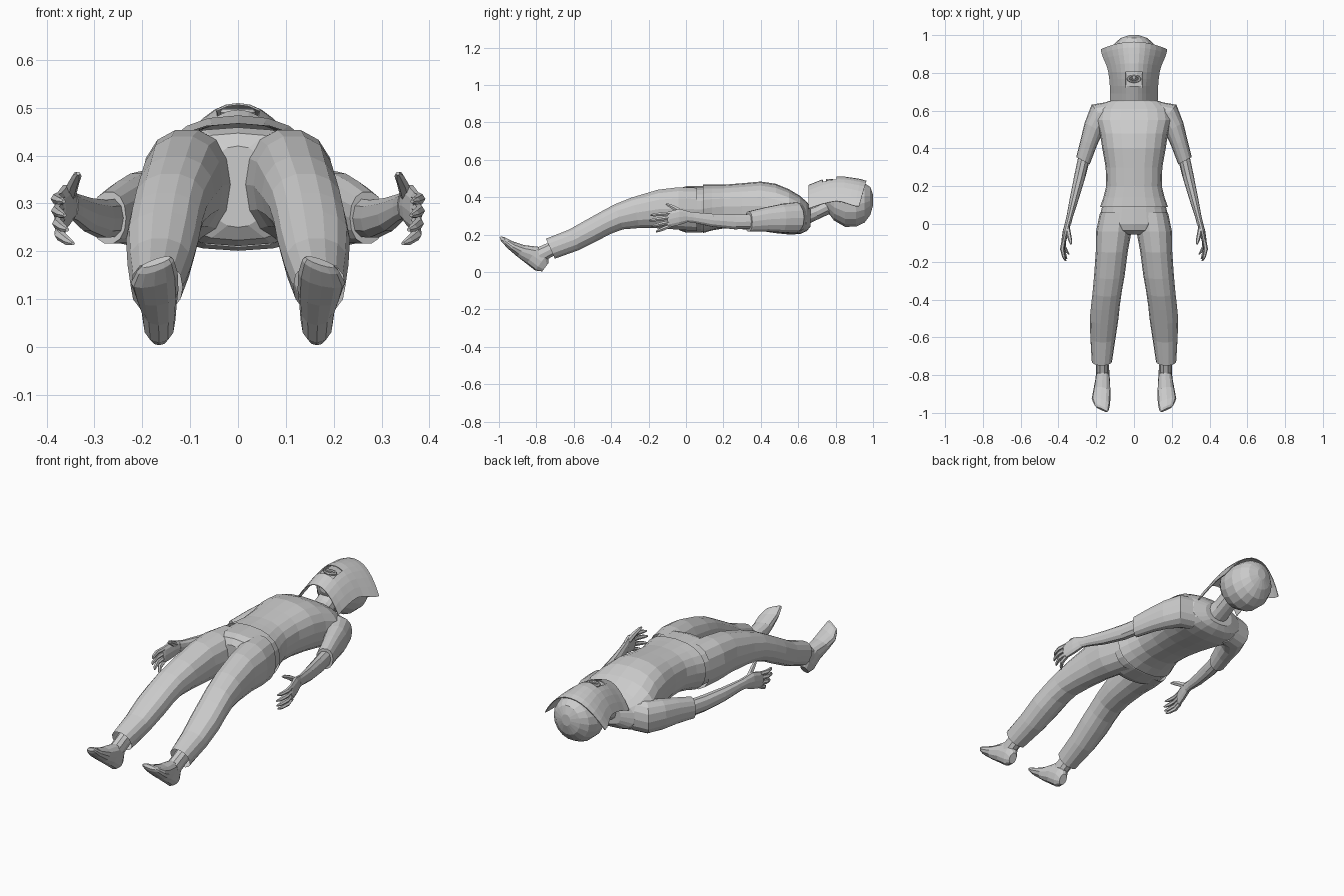
import bpy, bmesh, math
from mathutils import Vector, Matrix


def finish(name, bm, mirror=False):
    bmesh.ops.recalc_face_normals(bm, faces=bm.faces)
    me = bpy.data.meshes.new(name)
    bm.to_mesh(me)
    bm.free()
    ob = bpy.data.objects.new(name, me)
    bpy.context.collection.objects.link(ob)
    if mirror:
        m = ob.modifiers.new("mirror", 'MIRROR')
        m.use_clip = False
        m.use_mirror_merge = False
    return ob


def loft(name, rings, n=14, power=0.9, mirror=False, caps=(True, True)):
    """Skin rings of (x, y, z, rx, rz, pitch, yaw) lying across the y axis."""
    bm = bmesh.new()
    loops = []
    for r in rings:
        x, y, z, rx, rz, pitch, yaw = (tuple(r) + (0, 0))[:7]
        rot = Matrix.Rotation(pitch, 3, 'X') @ Matrix.Rotation(yaw, 3, 'Z')
        loop = []
        for i in range(n):
            a = 2 * math.pi * i / n
            c, s = math.cos(a), math.sin(a)
            p = Vector((rx * math.copysign(abs(c) ** power, c), 0,
                        rz * math.copysign(abs(s) ** power, s)))
            loop.append(bm.verts.new(Vector((x, y, z)) + rot @ p))
        loops.append(loop)
    for a, b in zip(loops, loops[1:]):
        for i in range(n):
            j = (i + 1) % n
            bm.faces.new((a[i], a[j], b[j], b[i]))
    if caps[0]:
        bm.faces.new(loops[0])
    if caps[1]:
        bm.faces.new(loops[-1])
    return finish(name, bm, mirror)


# Shirt body
loft("shirt", [(0, .09, .338, .18, .130), (0, .14, .345, .162, .122),
               (0, .20, .350, .147, .117), (0, .30, .352, .150, .123),
               (0, .40, .352, .168, .132), (0, .48, .340, .180, .132),
               (0, .55, .322, .200, .121), (0, .61, .305, .190, .102),
               (0, .645, .297, .150, .078), (0, .665, .297, .085, .055)],
     n=20, power=.85, caps=(False, True))

# Sleeves
loft("sleeve", [(.11, .59, .295, .062, .085, 0, 1.2),
                (.175, .575, .29, .075, .083, 0, .85),
                (.213, .51, .287, .055, .077, 0, .5),
                (.240, .43, .282, .046, .066, 0, .4),
                (.270, .335, .27, .041, .055, 0, .5)], mirror=True)

# Bare forearms
loft("forearm", [(.262, .36, .27, .032, .042, 0, .3),
                 (.285, .26, .268, .030, .041, 0, .3),
                 (.315, .14, .277, .024, .036, 0, .3),
                 (.340, .04, .292, .017, .029, 0, .2),
                 (.350, 0, .297, .017, .030)], n=10, mirror=True)

# Hands: palm, four fingers and thumb
loft("palm", [(.347, .015, .297, .015, .029), (.360, -.035, .295, .017, .045),
              (.372, -.09, .282, .013, .044), (.374, -.10, .28, .009, .038)],
     n=10, mirror=True)
fingers = [(.314, .364, -.190, .304), (.292, .362, -.196, .275),
           (.268, .357, -.185, .245), (.247, .345, -.160, .216)]
for z0, x1, y1, z1 in fingers:
    base, tip = Vector((.372, -.085, z0)), Vector((x1, y1, z1))
    rings = []
    for t, rad in ((0, .011), (.45, .0115), (.85, .009), (1, .004)):
        p = base.lerp(tip, t)
        rings.append((p.x + .03 * t * (1 - t) * 1.6, p.y, p.z, rad, rad, .25, 0))
    loft("finger", rings, n=6, power=1, mirror=True)
loft("thumb", [(.352, -.02, .315, .013, .016, -.5), (.344, -.06, .342, .012, .013, -.5),
               (.337, -.09, .357, .010, .010, -.4), (.334, -.108, .363, .004, .004, -.4)],
     n=6, power=1, mirror=True)

# Trousers: hips and legs
loft("trouser_hips", [(0, .17, .346, .145, .112), (0, .08, .335, .172, .124),
                      (0, .0, .335, .19, .124), (0, -.035, .335, .15, .112),
                      (0, -.055, .335, .06, .085)], n=20, power=.85)
loft("trouser_leg", [(.095, .06, .335, .085, .118),
                     (.107, -.04, .340, .094, .116),
                     (.117, -.14, .337, .085, .106, .1),
                     (.130, -.27, .317, .081, .086, .25),
                     (.142, -.36, .295, .077, .072, .33),
                     (.151, -.43, .263, .076, .066, .42),
                     (.158, -.50, .225, .076, .065, .45),
                     (.164, -.60, .172, .067, .062, .45),
                     (.170, -.725, .125, .054, .060, .42)],
     mirror=True, caps=(False, False))

# Feet and ankles
loft("ankle", [(.168, -.66, .15, .036, .042, .42), (.168, -.73, .118, .034, .040, .4),
               (.167, -.785, .09, .034, .045, .2)], n=10, mirror=True)
T = -.64
loft("foot", [(.165, -.752, .026, .020, .028, T), (.165, -.772, .055, .034, .058, T),
              (.166, -.82, .090, .038, .056, T), (.170, -.885, .115, .046, .036, T, .15),
              (.175, -.940, .145, .052, .023, T, .35),
              (.173, -.972, .170, .044, .016, T, .5),
              (.171, -.982, .178, .034, .008, T, .5)], n=12, mirror=True)

# Neck and head
loft("neck", [(0, .60, .30, .075, .065), (0, .65, .305, .060, .050),
              (0, .70, .325, .052, .046), (0, .76, .355, .052, .048),
              (0, .80, .37, .05, .05)], n=12)
loft("head", [(0, .715, .430, .025, .028), (0, .745, .410, .062, .072),
              (0, .79, .385, .096, .110), (0, .85, .365, .118, .125),
              (0, .91, .363, .120, .122), (0, .955, .370, .103, .107),
              (0, .985, .380, .070, .076), (0, 1.0, .385, .025, .030)], n=18, power=1)

# Cloth draped over the face, with a square opening at the mouth
stations = [(.655, .128, .466, .340), (.69, .126, .480, .352), (.73, .128, .496, .365),
            (.768, .131, .505, .374), (.805, .136, .510, .380), (.85, .145, .510, .375),
            (.90, .162, .503, .362), (.935, .172, .497, .354), (.965, .176, .488, .352)]
half = [.17, .34, .5, .67, .84, 1]
across = [-s for s in reversed(half)] + [0] + half
bm = bmesh.new()
grid = []
for y, w, crown, low in stations:
    grid.append([bm.verts.new((w * s, y - .04 * s * s * max(0, (y - .8) / .165),
                               low + (crown - low) * (1 - abs(s) ** 2.1))) for s in across])
for i in range(len(grid) - 1):
    for j in range(len(across) - 1):
        if i in (2, 3) and 4 <= j <= 7:
            continue
        bm.faces.new((grid[i][j], grid[i][j + 1], grid[i + 1][j + 1], grid[i + 1][j]))
cloth = finish("face_cloth", bm)
sol = cloth.modifiers.new("thickness", 'SOLIDIFY')
sol.thickness = .004

# Skin and lips seen through the opening
bm = bmesh.new()
bmesh.ops.create_grid(bm, x_segments=2, y_segments=2, size=.046,
                      matrix=Matrix.Translation((0, .768, .484)))
finish("mouth_skin", bm)
for name, major, minor, sy in (("lips", .03, .008, .55), ("inner_lips", .016, .005, .4)):
    bpy.ops.mesh.primitive_torus_add(major_segments=14, minor_segments=6, location=(0, .768, .49),
                                     major_radius=major, minor_radius=minor)
    ob = bpy.context.object
    ob.name = name
    ob.scale = (1, sy, 1)
